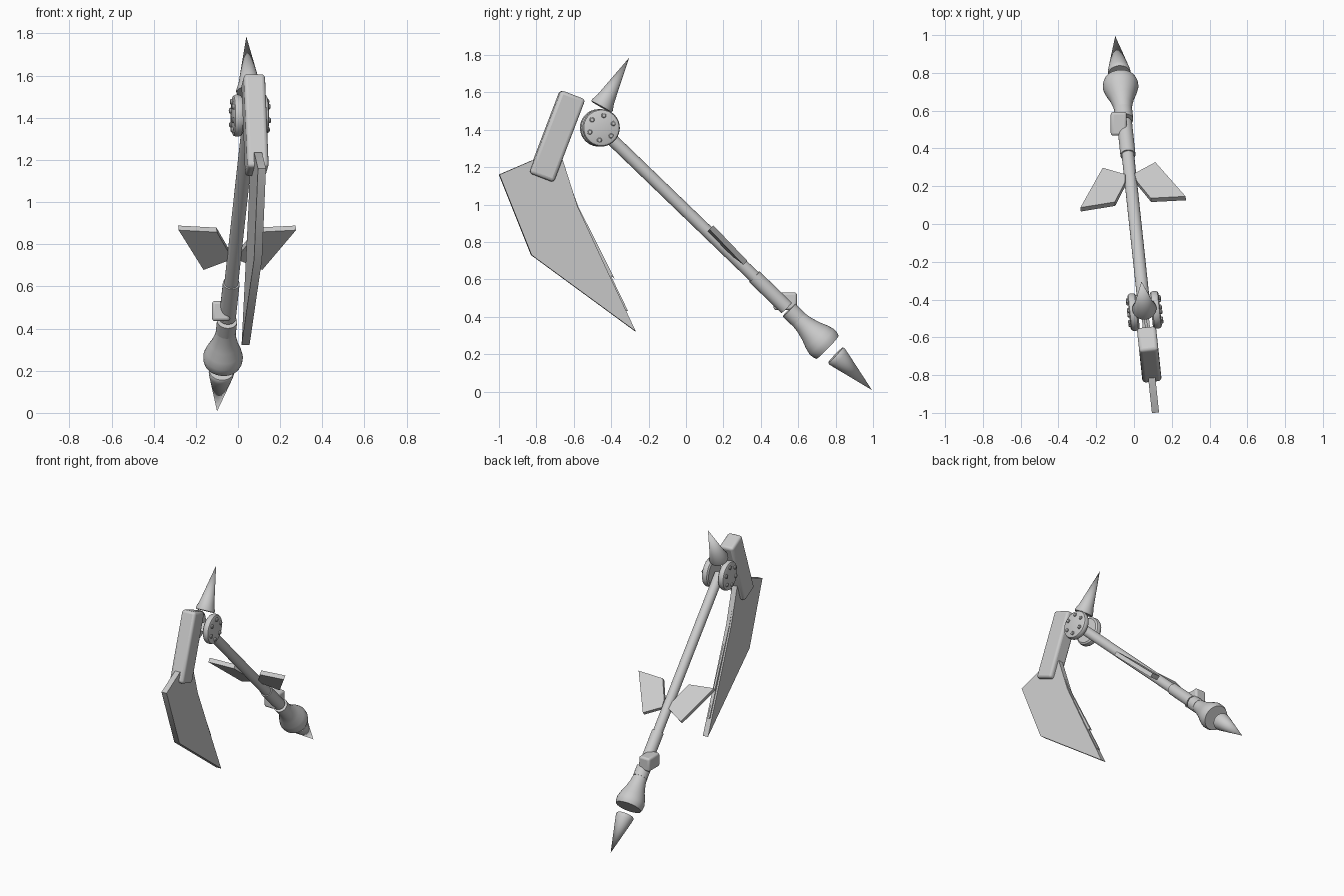
import bpy, bmesh, math
from mathutils import Matrix, Vector

old = bpy.data.objects.get("Cube")
if old:
    bpy.data.objects.remove(old, do_unlink=True)

# One plain grey for everything
grey = bpy.data.materials.new("plain_grey")
grey.use_nodes = True
grey.diffuse_color = (0.6, 0.6, 0.6, 1)
grey.node_tree.nodes["Principled BSDF"].inputs["Base Color"].default_value = (0.6, 0.6, 0.6, 1)

# The whole weapon lies in an upright plane, turned slightly about z
ROOT = Matrix.Translation((0.007, 0, 0)) @ Matrix.Rotation(math.radians(6.1), 4, 'Z')


def finish(name, bm, local=Matrix(), bevel=0):
    bmesh.ops.recalc_face_normals(bm, faces=bm.faces)
    mesh = bpy.data.meshes.new(name)
    bm.to_mesh(mesh)
    bm.free()
    mesh.materials.append(grey)
    obj = bpy.data.objects.new(name, mesh)
    bpy.context.collection.objects.link(obj)
    obj.matrix_world = ROOT @ local
    if bevel:
        mod = obj.modifiers.new("soft_edges", 'BEVEL')
        mod.width, mod.segments = bevel, 3
    bpy.ops.object.select_all(action='DESELECT')
    obj.select_set(True)
    bpy.context.view_layer.objects.active = obj
    bpy.ops.object.shade_smooth_by_angle(angle=math.radians(35))
    return obj


def lathe(name, profile, start, direction, sides=32):
    """Turn (radius, height) points about a line."""
    bm = bmesh.new()
    rings = [[bm.verts.new((r * math.cos(math.tau * i / sides),
                            r * math.sin(math.tau * i / sides), h))
              for i in range(sides)] for r, h in profile]
    for a, b in zip(rings, rings[1:]):
        for i in range(sides):
            j = (i + 1) % sides
            bm.faces.new((a[i], a[j], b[j], b[i]))
    bmesh.ops.remove_doubles(bm, verts=bm.verts, dist=1e-5)
    turn = Vector(direction).to_track_quat('Z', 'Y').to_matrix().to_4x4()
    return finish(name, bm, Matrix.Translation(start) @ turn)


def plate(name, outline, thickness, offset=0, bevel=0):
    """Extrude a (depth, height) outline sideways."""
    bm = bmesh.new()
    face = bm.faces.new([bm.verts.new((offset - thickness / 2, y, z)) for y, z in outline])
    new = bmesh.ops.extrude_face_region(bm, geom=[face])["geom"]
    bmesh.ops.translate(bm, vec=(thickness, 0, 0),
                        verts=[v for v in new if isinstance(v, bmesh.types.BMVert)])
    return finish(name, bm, Matrix(), bevel)


def box(name, size, centre, tilt=0, yaw=0, bevel=0.015):
    bm = bmesh.new()
    bmesh.ops.create_cube(bm, size=1)
    bmesh.ops.scale(bm, vec=size, verts=bm.verts)
    local = (Matrix.Translation(centre) @ Matrix.Rotation(math.radians(tilt), 4, 'X')
             @ Matrix.Rotation(math.radians(yaw), 4, 'Z'))
    return finish(name, bm, local, bevel)


# Shaft line, from the hinge down to the pommel spike
hinge = Vector((0, -0.463, 1.41))
axis = (Vector((0, 1.003, 0.005)) - hinge).normalized()


def on_shaft(name, profile):
    return lathe(name, profile, hinge, axis)


on_shaft("shaft", [(0, 0), (0.033, 0), (0.033, 1.16), (0, 1.16)])
on_shaft("grip", [(0, 1.15), (0.04, 1.15), (0.04, 1.39), (0, 1.39)])
on_shaft("collar", [(0, 1.408), (0.048, 1.408), (0.048, 1.48), (0, 1.48)])
on_shaft("pommel", [(0, 1.475), (0.046, 1.475), (0.052, 1.52), (0.066, 1.57), (0.084, 1.615),
                    (0.094, 1.65), (0.093, 1.675), (0.086, 1.695), (0, 1.695)])
on_shaft("pommel_spike", [(0, 1.755), (0.056, 1.755), (0.06, 1.765), (0.056, 1.785), (0, 2.027)])

# Spike above the hinge
lathe("top_spike", [(0, 0), (0.062, 0), (0.064, 0.01), (0.05, 0.05), (0, 0.302)],
      (0, -0.455, 1.522), (0, 0.152, 0.268))

# Hinge discs with studs on their outer faces
for side, label in ((1, "left"), (-1, "right")):
    start = Vector((side * 0.035, -0.463, 1.41))
    lathe(label + "_hinge_disc", [(0, 0), (0.085, 0), (0.096, 0.008), (0.1, 0.02), (0.1, 0.032),
                                  (0.095, 0.043), (0.085, 0.048), (0, 0.048)],
          start, (side, 0, 0), 40)
    for k in range(6):
        a = math.radians(20 + 60 * k)
        spot = start + Vector((side * 0.044, 0.067 * math.cos(a), 0.067 * math.sin(a)))
        lathe(f"{label}_stud_{k + 1}", [(0, 0), (0.013, 0), (0.013, 0.01), (0.009, 0.014), (0, 0.014)],
              spot, (side, 0, 0), 12)

# Blade holder and blade with its thin inner cutting strip
box("blade_holder", (0.102, 0.14, 0.475), (0, -0.695, 1.365), -21, bevel=0.018)
plate("blade", [(-1.005, 1.16), (-0.83, 1.235), (-0.665, 1.24), (-0.585, 0.99),
                (-0.42, 0.635), (-0.272, 0.322), (-0.832, 0.73)], 0.038)
plate("upper_cutting_strip", [(-0.665, 1.22), (-0.58, 0.99), (-0.385, 0.605), (-0.43, 0.64),
                              (-0.62, 0.99)], 0.014)
plate("lower_cutting_strip", [(-0.43, 0.66), (-0.405, 0.62), (-0.312, 0.43), (-0.34, 0.44),
                              (-0.43, 0.6)], 0.014)

# Side fins, lying flat along the shaft
for side, label in ((1, "left"), (-1, "right")):
    bm = bmesh.new()
    slope = axis.z / axis.y
    outline = [(0.28, 0.10), (0.14, 0.297), (0.025, 0.25), (0.03, 0.21), (0.096, 0.11)]
    normal = Vector((0, -axis.z, axis.y))
    low = [Vector((side * w, s, hinge.z + slope * (s - hinge.y))) - 0.005 * normal for w, s in outline]
    face = bm.faces.new([bm.verts.new(p) for p in low])
    new = bmesh.ops.extrude_face_region(bm, geom=[face])["geom"]
    bmesh.ops.translate(bm, vec=normal * 0.03,
                        verts=[v for v in new if isinstance(v, bmesh.types.BMVert)])
    finish(label + "_fin", bm)

# Small block beside the grip
box("grip_block", (0.085, 0.125, 0.095), (-0.031, 0.537, 0.483), yaw=-6, bevel=0.014)
